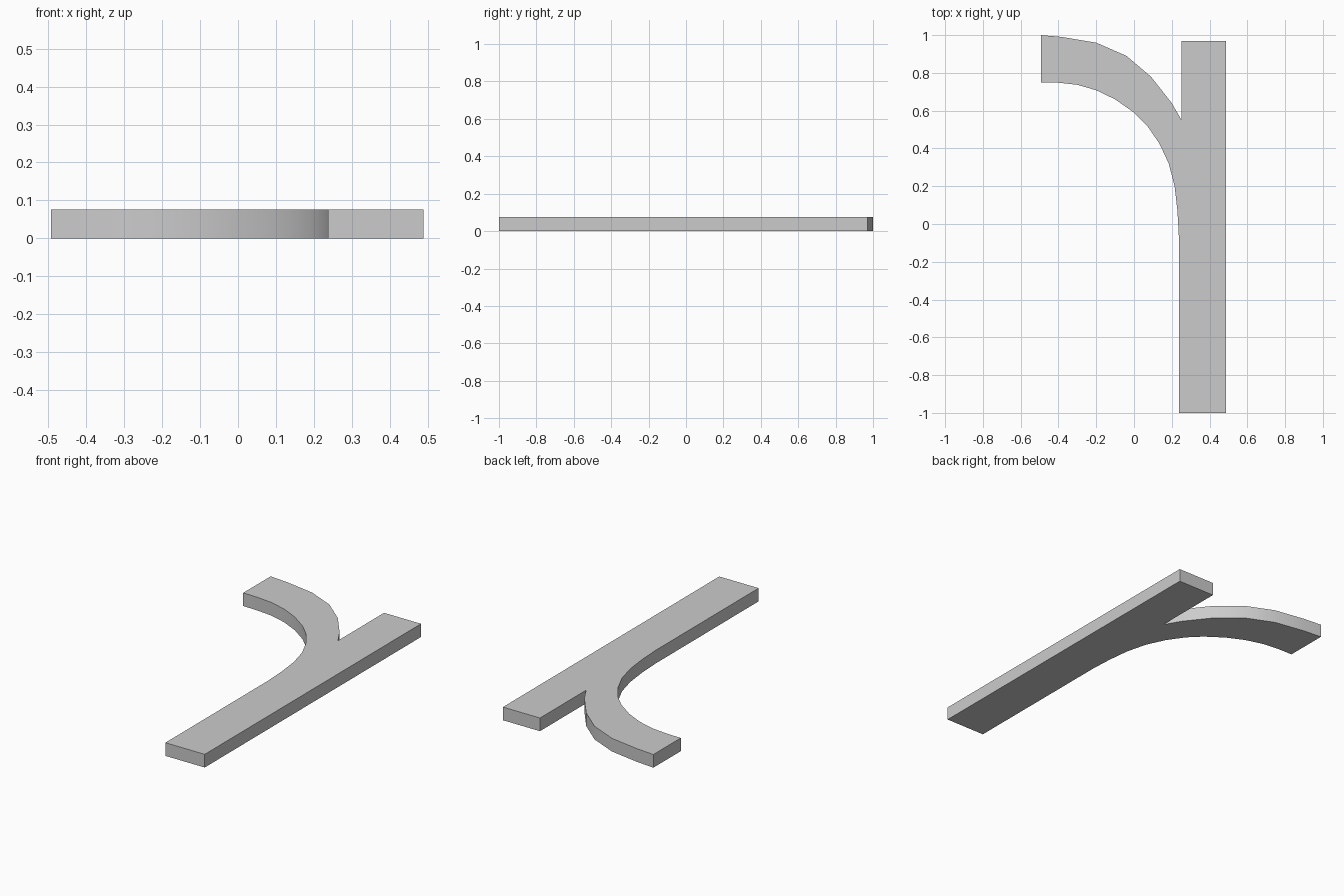
import bpy, bmesh
from math import radians

THICKNESS = 0.076

cube = bpy.data.objects.get("Cube")
if cube:
    bpy.data.objects.remove(cube, do_unlink=True)

grey = bpy.data.materials.new("plain_grey")
grey.use_nodes = True
colour = (0.6, 0.6, 0.6, 1)
grey.diffuse_color = colour
grey.node_tree.nodes["Principled BSDF"].inputs["Base Color"].default_value = colour

# Outline parts: straight bar, outer bend and inner bend of the branch
bar = [(0.237, -1), (0.488, -1), (0.488, 0.97), (0.252, 0.97)]
outer_bend = [(0.252, 0.55), (0.2, 0.64), (0.09, 0.78), (-0.04, 0.89),
              (-0.2, 0.96), (-0.38, 0.99), (-0.492, 1)]
inner_bend = [(-0.492, 0.75), (-0.4, 0.748), (-0.3, 0.737), (-0.2, 0.708),
              (-0.1, 0.66), (0, 0.59), (0.07, 0.52), (0.135, 0.425),
              (0.184, 0.32), (0.215, 0.2), (0.23, 0.07), (0.237, -0.06)]


def extruded_plate(name, outline, height, material):
    bm = bmesh.new()
    base = bm.faces.new([bm.verts.new((x, y, 0)) for x, y in outline])
    result = bmesh.ops.extrude_face_region(bm, geom=[base], use_keep_orig=True)
    top = [v for v in result["geom"] if isinstance(v, bmesh.types.BMVert)]
    bmesh.ops.translate(bm, verts=top, vec=(0, 0, height))
    bmesh.ops.recalc_face_normals(bm, faces=bm.faces)
    mesh = bpy.data.meshes.new(name)
    bm.to_mesh(mesh)
    bm.free()
    mesh.materials.append(material)
    obj = bpy.data.objects.new(name, mesh)
    bpy.context.collection.objects.link(obj)
    return obj


# Flat track with its curved branch
track = extruded_plate("branching_track", bar + outer_bend + inner_bend, THICKNESS, grey)
bpy.ops.object.select_all(action="DESELECT")
track.select_set(True)
bpy.context.view_layer.objects.active = track
bpy.ops.object.shade_smooth_by_angle(angle=radians(30))
